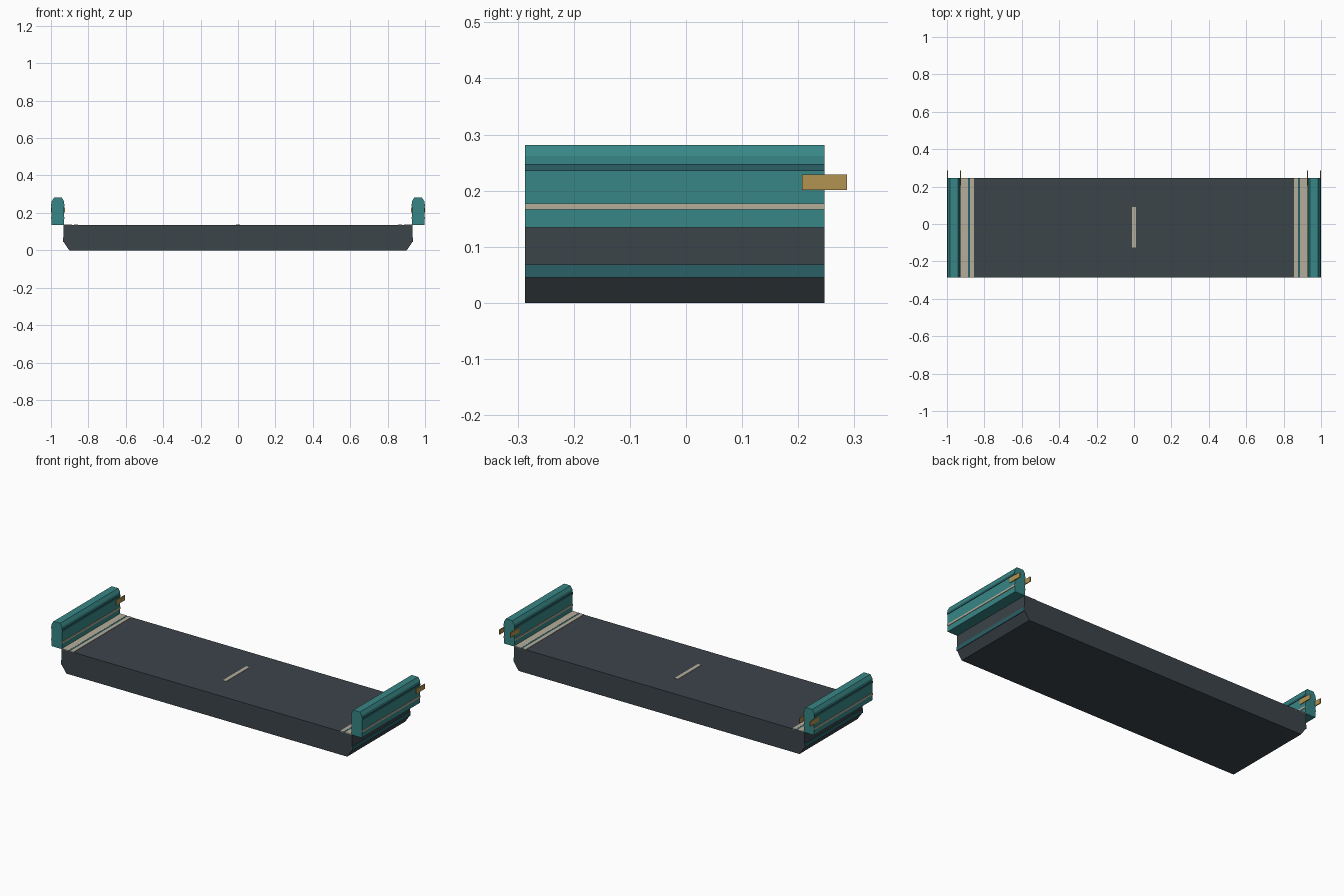
import bpy, bmesh

if "Cube" in bpy.data.objects:
    bpy.data.objects.remove(bpy.data.objects["Cube"])

def material(name, rgb):
    m = bpy.data.materials.new(name)
    m.diffuse_color = (*rgb, 1)
    m.use_nodes = True
    m.node_tree.nodes["Principled BSDF"].inputs["Base Color"].default_value = m.diffuse_color
    return m

SLATE = material("slate", (0.045, 0.058, 0.068))
TEAL = material("teal", (0.04, 0.24, 0.24))
DARK_TEAL = material("dark_teal", (0.023, 0.115, 0.135))
CREAM = material("cream", (0.46, 0.42, 0.33))
BRASS = material("brass", (0.45, 0.29, 0.08))

Y0, Y1 = -0.287, 0.247   # front and back of the deck

def extrude(name, profile, mat, y0=Y0, y1=Y1):
    """Extrude an x-z profile along y."""
    bm = bmesh.new()
    face = bm.faces.new([bm.verts.new((x, y0, z)) for x, z in profile])
    ext = bmesh.ops.extrude_face_region(bm, geom=[face])
    verts = [g for g in ext["geom"] if isinstance(g, bmesh.types.BMVert)]
    bmesh.ops.translate(bm, verts=verts, vec=(0, y1 - y0, 0))
    bmesh.ops.recalc_face_normals(bm, faces=bm.faces)
    me = bpy.data.meshes.new(name)
    bm.to_mesh(me)
    bm.free()
    me.materials.append(mat)
    ob = bpy.data.objects.new(name, me)
    bpy.context.collection.objects.link(ob)
    return ob

def box(name, x0, x1, z0, z1, mat, y0=Y0, y1=Y1):
    return extrude(name, [(x0, z0), (x1, z0), (x1, z1), (x0, z1)], mat, y0, y1)

# Deck slab with chamfered lower ends, and centre mark
extrude("deck", [(-0.902, 0), (0.902, 0), (0.933, 0.045), (0.933, 0.135),
                 (-0.933, 0.135), (-0.933, 0.045)], SLATE)
box("centre_mark", -0.011, 0.011, 0.133, 0.137, CREAM, -0.125, 0.09)

for s, side in ((-1, "left"), (1, "right")):
    def sbox(name, x0, x1, *rest):
        return box(f"{side}_{name}", s * x0, s * x1, *rest)

    # Side rail with chamfered top
    extrude(f"{side}_rail", [(s * x, z) for x, z in (
        (0.93, 0.134), (0.996, 0.134), (0.996, 0.262), (0.984, 0.281),
        (0.942, 0.281), (0.93, 0.262))], TEAL)

    # Stripes and brass tabs on both rail faces
    for face, x0, x1 in (("inner", 0.927, 0.931), ("outer", 0.995, 0.999)):
        sbox(f"{face}_cream_stripe", x0, x1, 0.166, 0.177, CREAM)
        sbox(f"{face}_dark_stripe", x0, x1, 0.235, 0.247, DARK_TEAL)
    for face, x0, x1 in (("inner", 0.926, 0.931), ("outer", 0.995, 1.0)):
        sbox(f"{face}_tab", x0, x1, 0.201, 0.229, BRASS, 0.207, 0.287)

    # Lines on the deck beside the rail, and trim on the deck end
    sbox("wide_line", 0.888, 0.93, 0.133, 0.137, CREAM)
    sbox("gap_line", 0.877, 0.888, 0.133, 0.136, DARK_TEAL)
    sbox("narrow_line", 0.856, 0.877, 0.133, 0.137, CREAM)
    sbox("end_trim", 0.931, 0.936, 0.045, 0.068, DARK_TEAL)
